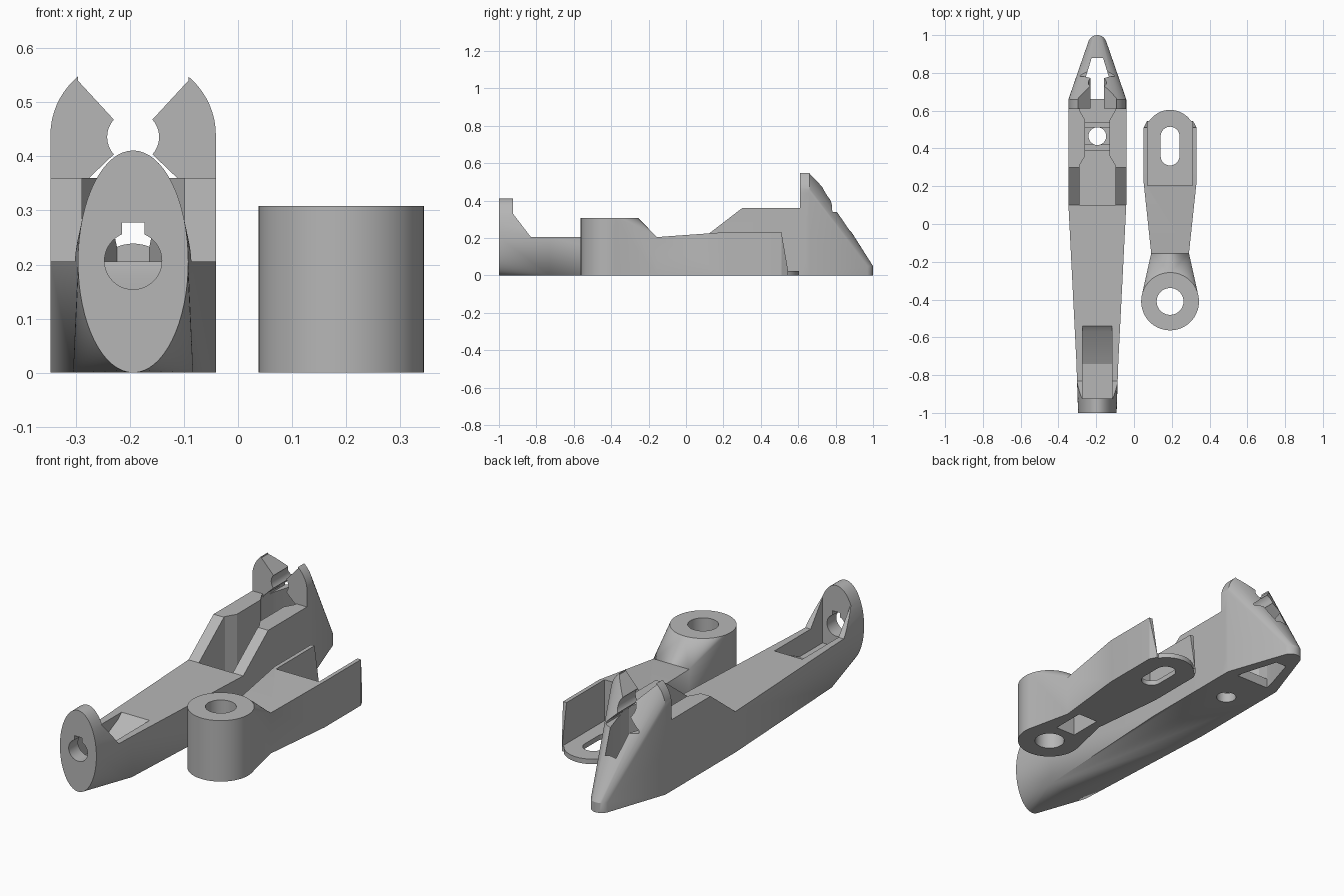
import bpy, bmesh, math

if "Cube" in bpy.data.objects:
    bpy.data.objects.remove(bpy.data.objects["Cube"])

AX, BX = -0.194, 0.191   # centre lines of the two parts

grey = bpy.data.materials.new("plain grey")
grey.diffuse_color = (0.47, 0.47, 0.47, 1)
grey.use_nodes = True
grey.node_tree.nodes["Principled BSDF"].inputs["Base Color"].default_value = grey.diffuse_color


def finish(bm, name):
    bmesh.ops.recalc_face_normals(bm, faces=bm.faces)
    me = bpy.data.meshes.new(name)
    bm.to_mesh(me)
    bm.free()
    me.materials.append(grey)
    ob = bpy.data.objects.new(name, me)
    bpy.context.collection.objects.link(ob)
    return ob


def hull(name, pts):
    bm = bmesh.new()
    for p in pts:
        bm.verts.new(p)
    r = bmesh.ops.convex_hull(bm, input=bm.verts)
    junk = {g for g in r["geom_interior"] + r["geom_unused"] if isinstance(g, bmesh.types.BMVert)}
    bmesh.ops.delete(bm, geom=list(junk), context="VERTS")
    bmesh.ops.dissolve_limit(bm, angle_limit=0.005, verts=bm.verts, edges=bm.edges)
    return finish(bm, name)


def prism(pts, axis, lo, hi, cx=0):
    """Extrude a 2D outline along x, y or z; cx shifts it sideways."""
    def place(p, t):
        return {"x": (cx + t, p[0], p[1]), "y": (cx + p[0], t, p[1]), "z": (cx + p[0], p[1], t)}[axis]
    bm = bmesh.new()
    a = [bm.verts.new(place(p, lo)) for p in pts]
    b = [bm.verts.new(place(p, hi)) for p in pts]
    bm.faces.new(a)
    bm.faces.new(b[::-1])
    for i in range(len(pts)):
        j = (i + 1) % len(pts)
        bm.faces.new((a[i], b[i], b[j], a[j]))
    return finish(bm, "piece")


def ellipse(u, v, ru, rv, n=48):
    return [(u + ru * math.cos(2 * math.pi * i / n), v + rv * math.sin(2 * math.pi * i / n)) for i in range(n)]


def mirrored(half):
    """Close a right-hand half outline with its mirror image."""
    return half + [(-u, v) for u, v in reversed(half)]


def rect(u0, u1, v0, v1):
    return [(u0, v0), (u1, v0), (u1, v1), (u0, v1)]


def sections(cx, rows):
    """Box corners for rows of (y, half width, height)."""
    return [(cx + s * w, y, z) for y, w, h in rows for s in (-1, 1) for z in (0, h)]


def combine(ob, other, op):
    m = ob.modifiers.new("bool", "BOOLEAN")
    m.operation, m.object, m.solver = op, other, "EXACT"
    bpy.context.view_layer.objects.active = ob
    bpy.ops.object.modifier_apply(modifier=m.name)
    bpy.data.objects.remove(other, do_unlink=True)


def add(ob, other):
    combine(ob, other, "UNION")


def cut(ob, other):
    combine(ob, other, "DIFFERENCE")


# ---- long body: tapered bar ----
body = hull("long_body", sections(AX, [(-0.73, 0.111, 0.206), (0.1, 0.153, 0.206), (0.66, 0.153, 0.206)]))

# elliptical front end, blended into the bar
front = hull("front", [(AX + x, y, z) for y in (-1, -0.925) for x, z in ellipse(0, 0.2055, 0.102, 0.2055, 64)]
             + sections(AX, [(-0.73, 0.111, 0.206)]))
cut(front, prism([(-0.925, 0.6), (-0.925, 0.33), (-0.83, 0.206), (-0.6, 0.206), (-0.6, 0.6)], "x", -0.4, 0.4, AX))
add(body, front)

# raised side walls
add(body, prism([(0.1, 0.1), (0.1, 0.206), (0.3, 0.36), (0.64, 0.36), (0.64, 0.1)], "x", -0.153, 0.153, AX))

# domed fork tapering to a low rounded tip
dome = [(0.153 * math.cos(math.pi * i / 32), 0.44 + 0.145 * math.sin(math.pi * i / 32)) for i in range(33)]
dome += [(-0.153, 0), (0.153, 0)]
add(body, hull("nose", [(AX + x, y, z) for y in (0.61, 0.66) for x, z in dome]
               + [(AX + x, y, z) for z in (0, 0.05) for x, y in ellipse(0, 0.95, 0.05, 0.05, 32)]))

# open recess between the walls
cut(body, prism(mirrored([(0.095, 0.1), (0.095, 0.31), (0.065, 0.36), (0.065, 0.55), (0.093, 0.6), (0.093, 0.611)]),
                "z", 0.05, 0.8, AX))
cut(body, prism(rect(-0.093, 0.093, 0.6, 0.665), "z", 0.05, 0.345, AX))

# round clasp with a V mouth in the fork
arc = [(0.048 * math.cos(t), 0.436 + 0.048 * math.sin(t))
       for t in (math.radians(-42 + 6 * i) for i in range(15))]
cut(body, prism(mirrored([(0.093, 0.34), (0.09, 0.352)] + arc + [(0.102, 0.54), (0.102, 0.8)]),
                "y", 0.6, 1.2, AX))

# opening right through the nose
cut(body, prism(mirrored([(0.092, 0.662), (0.085, 0.7), (0.03, 0.88)]), "z", -0.1, 0.36, AX))

# ridges and round hole in the recess floor
for y in (0.39, 0.51):
    add(body, prism(rect(-0.07, 0.07, y, y + 0.03), "z", 0.03, 0.1, AX))
cut(body, prism(ellipse(0, 0.465, 0.047, 0.047, 32), "z", -0.1, 0.2, AX))

# slot behind the front end, and keyed hole in the end plate
cut(body, prism([(-0.925, 0.1), (-0.74, 0.1), (-0.57, 0.18), (-0.54, 0.207), (-0.54, 0.6), (-0.925, 0.6)],
                "x", -0.078, 0.078, AX))
cut(body, prism(ellipse(0, 0.207, 0.053, 0.053), "y", -1.1, -0.9, AX))
cut(body, prism(rect(-0.021, 0.021, 0.21, 0.278), "y", -1.1, -0.9, AX))

# ---- short arm: boss blended into the neck ----
boss = ellipse(0, -0.41, 0.153, 0.153, 64)
arm = hull("short_arm", [(BX + x, y, z) for z in (0, 0.308) for x, y in boss]
           + sections(BX, [(-0.155, 0.1, 0.205)]))
# flared shank
add(arm, hull("shank", sections(BX, [(-0.155, 0.1, 0.205), (0.22, 0.14, 0.232), (0.51, 0.14, 0.232), (0.545, 0.122, 0.03)])))
# open channel with thin side walls
cut(arm, prism(rect(-0.12, 0.12, 0.205, 0.8), "z", 0.025, 0.5, BX))
# rounded floor plate with long slot
add(arm, prism(ellipse(0, 0.47, 0.134, 0.134), "z", 0, 0.025, BX))
slot = [(0.05 * math.cos(t), (0.465 if i < 17 else 0.36) + 0.05 * math.sin(t))
        for i, t in ((i, math.pi * (i if i < 17 else i - 1) / 16) for i in range(34))]
cut(arm, prism(slot, "z", -0.1, 0.2, BX))
# bore and underside pocket
cut(arm, prism(ellipse(0, -0.41, 0.071, 0.071), "z", -0.1, 0.5, BX))
cut(arm, prism(rect(-0.055, 0.055, -0.29, -0.12), "z", -0.1, 0.1, BX))

# smooth the round surfaces, keep hard edges
for ob in (body, arm):
    bpy.ops.object.select_all(action="DESELECT")
    ob.select_set(True)
    bpy.context.view_layer.objects.active = ob
    bpy.ops.object.shade_smooth_by_angle(angle=math.radians(25))
